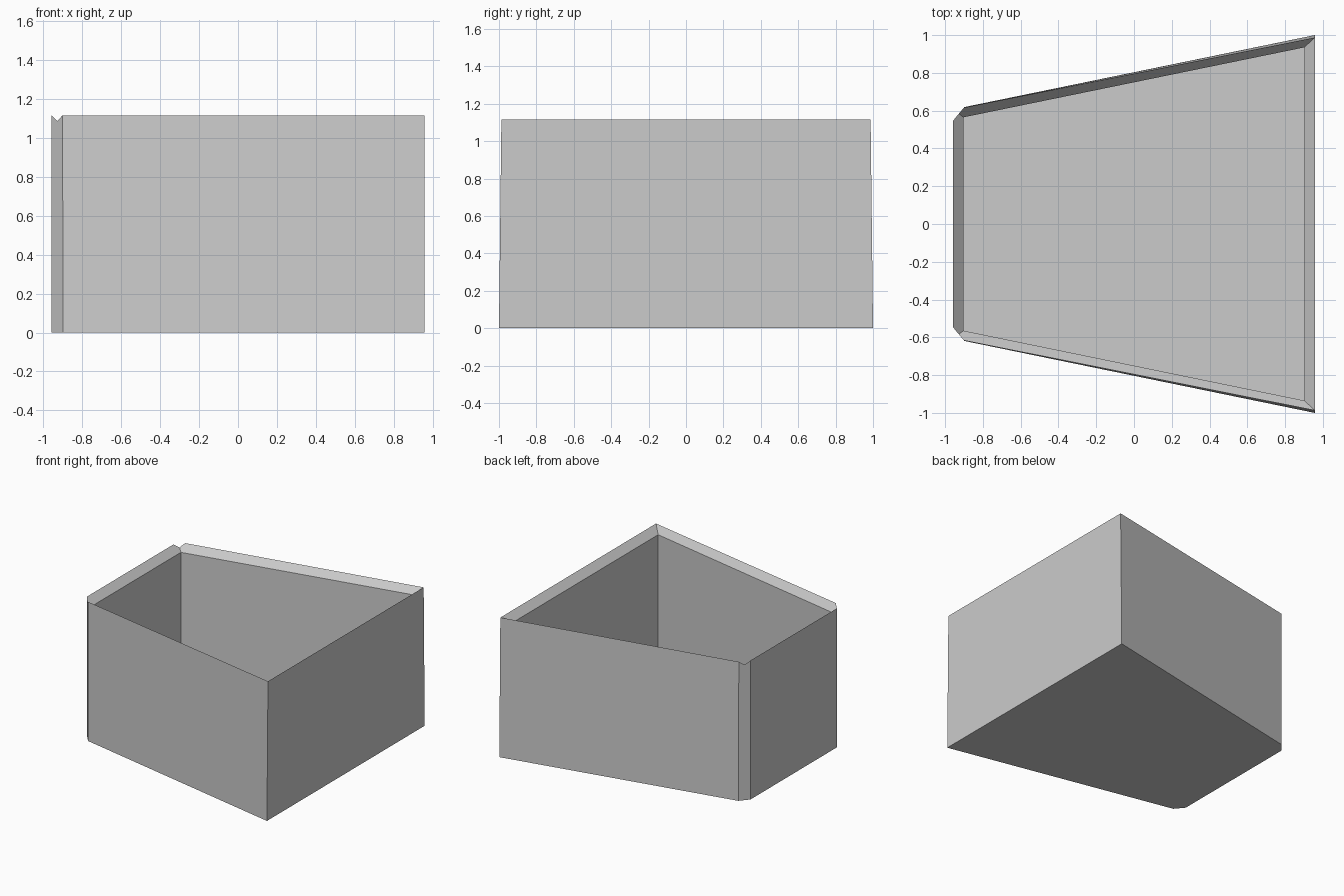
import bpy
import bmesh
from mathutils import Vector

cube = bpy.data.objects.get("Cube")
if cube:
    bpy.data.objects.remove(cube, do_unlink=True)

HALF_X = 0.957
HEIGHT = 1.115
WALL = 0.055
FLOOR = 0.055

# One plain grey for the whole container
grey = bpy.data.materials.new("plain_grey")
grey.use_nodes = True
color = (0.6, 0.6, 0.6, 1)
grey.diffuse_color = color
grey.node_tree.nodes["Principled BSDF"].inputs["Base Color"].default_value = color

bm = bmesh.new()


def ring(half_x, narrow, wide, z):
    """Trapezoid outline, narrow end at -x and wide end at +x."""
    corners = [(-half_x, -narrow), (half_x, -wide), (half_x, wide), (-half_x, narrow)]
    return [bm.verts.new((x, y, z)) for x, y in corners]


# Tapered outer wall, bevelled rim sloping inward, upright inner wall
inner_x = HALF_X - WALL
rings = [
    ring(HALF_X, 0.607, 1.0, 0),
    ring(HALF_X, 0.605, 0.987, HEIGHT),
    ring(inner_x, 0.565, 0.935, HEIGHT - WALL),
    ring(inner_x, 0.565, 0.935, FLOOR),
]
for low, high in zip(rings, rings[1:]):
    for i in range(4):
        j = (i + 1) % 4
        bm.faces.new((low[i], low[j], high[j], high[i]))

# Underside and inner floor
bm.faces.new(rings[0][::-1])
bm.faces.new(rings[-1])

# Chamfer the two corners of the narrow end, leaving a notch in the rim
for side in (-1, 1):
    cut = bmesh.ops.bisect_plane(
        bm, geom=bm.verts[:] + bm.edges[:] + bm.faces[:],
        plane_co=Vector((-HALF_X, side * 0.548, 0)),
        plane_no=Vector((-0.07, side * 0.058, 0)).normalized(),
        clear_outer=True)
    edges = [e for e in cut["geom_cut"] if isinstance(e, bmesh.types.BMEdge)]
    bmesh.ops.edgenet_fill(bm, edges=edges)

bmesh.ops.recalc_face_normals(bm, faces=bm.faces[:])
mesh = bpy.data.meshes.new("open_box")
bm.to_mesh(mesh)
bm.free()
mesh.materials.append(grey)
box = bpy.data.objects.new("open_box", mesh)
bpy.context.collection.objects.link(box)
